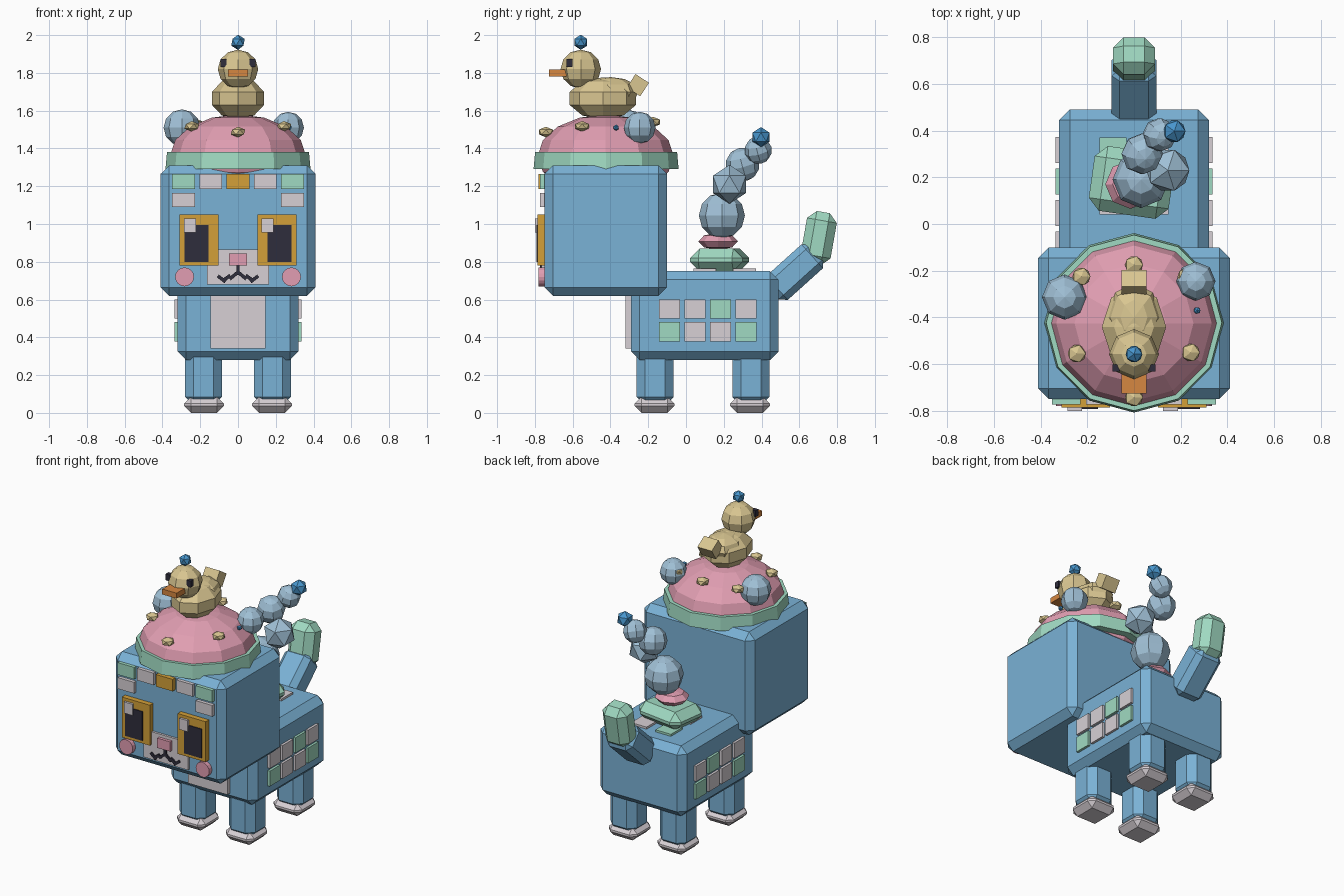
import bpy, bmesh
from math import radians, atan2, hypot, pi
from mathutils import Vector

cube = bpy.data.objects.get("Cube")
if cube:
    bpy.data.objects.remove(cube, do_unlink=True)


def material(name, rgb):
    col = [(c / 255 / 12.92 if c < 11 else ((c / 255 + 0.055) / 1.055) ** 2.4) for c in rgb] + [1]
    m = bpy.data.materials.new(name)
    m.use_nodes = True
    m.diffuse_color = col
    m.node_tree.nodes["Principled BSDF"].inputs["Base Color"].default_value = col
    return m


BLUE = material("sky blue", (122, 178, 214))
PINK = material("rose pink", (225, 158, 178))
GREEN = material("mint green", (160, 218, 194))
TAN = material("sand", (217, 198, 145))
GOLD = material("gold", (212, 160, 56))
PALE = material("pale grey", (215, 208, 213))
DARK = material("dark ink", (47, 45, 60))
ORANGE = material("orange", (214, 135, 65))
MIST = material("mist blue", (160, 192, 214))
GEM = material("bright blue", (72, 150, 205))


def finish(name, bm, mat, loc, rot):
    me = bpy.data.meshes.new(name)
    bm.to_mesh(me)
    bm.free()
    me.materials.append(mat)
    ob = bpy.data.objects.new(name, me)
    ob.location = loc
    ob.rotation_euler = [radians(a) for a in rot]
    bpy.context.collection.objects.link(ob)
    return ob


def box(name, mat, loc, size, bevel=0, rot=(0, 0, 0)):
    bm = bmesh.new()
    bmesh.ops.create_cube(bm, size=1)
    bmesh.ops.scale(bm, vec=size, verts=bm.verts)
    if bevel:
        bmesh.ops.bevel(bm, geom=bm.edges[:], offset=bevel, segments=1,
                        profile=0.5, affect='EDGES')
    return finish(name, bm, mat, loc, rot)


def ball(name, mat, loc, radii, segs=8, rings=6, rot=(0, 0, 0)):
    bm = bmesh.new()
    bmesh.ops.create_uvsphere(bm, u_segments=segs, v_segments=rings, radius=1)
    bmesh.ops.scale(bm, vec=radii, verts=bm.verts)
    return finish(name, bm, mat, loc, rot)


def ico(name, mat, loc, radii, rot=(0, 0, 0)):
    bm = bmesh.new()
    bmesh.ops.create_icosphere(bm, subdivisions=1, radius=1)
    bmesh.ops.scale(bm, vec=radii, verts=bm.verts)
    return finish(name, bm, mat, loc, rot)


def drum(name, mat, loc, r1, r2, depth, segs, rot=(0, 0, 0)):
    bm = bmesh.new()
    bmesh.ops.create_cone(bm, cap_ends=True, segments=segs, radius1=r1, radius2=r2, depth=depth)
    return finish(name, bm, mat, loc, rot)


def face_plate(name, mat, x0, x1, z0, z1, front, back=-0.74):
    return box(name, mat, ((x0 + x1) / 2, (front + back) / 2, (z0 + z1) / 2),
               (x1 - x0, back - front, z1 - z0))


# Body, chest and head
box("body", BLUE, (0, 0.10, 0.515), (0.64, 0.78, 0.47), 0.045)
box("chest_panel", PALE, (0, -0.30, 0.485), (0.29, 0.04, 0.29))
box("head", BLUE, (0, -0.425, 0.965), (0.82, 0.65, 0.69), 0.045)

# Legs and feet
for side, sx in (("left", 1), ("right", -1)):
    for end, y in (("front", -0.163), ("back", 0.343)):
        box(f"{end}_{side}_leg", BLUE, (sx * 0.183, y, 0.19), (0.196, 0.196, 0.30), 0.045)
        box(f"{end}_{side}_foot", PALE, (sx * 0.18, y - 0.004, 0.043), (0.21, 0.21, 0.086), 0.036)

# Side tiles, mirrored
for side, sx in (("left", 1), ("right", -1)):
    for row, (z, greens) in enumerate(((0.55, (2,)), (0.43, (0, 3)))):
        for i in range(4):
            box(f"{side}_tile_{row}_{i}", GREEN if i in greens else PALE,
                (sx * 0.323, -0.088 + 0.135 * i, z), (0.026, 0.11, 0.102))

# Back tiles
for x in (-0.09, 0.09):
    for y in (0.10, 0.31):
        box("back_tile", GREEN if x < 0 and y > 0.2 else PALE, (x, y, 0.752), (0.115, 0.12, 0.024))

# Tail
box("tail_base", BLUE, (0, 0.575, 0.745), (0.192, 0.32, 0.17), 0.035, (42, 0, 0))
box("tail_tip", GREEN, (0, 0.703, 0.925), (0.18, 0.16, 0.28), 0.045, (-10, 0, 0))

# Fringe tiles
face_plate("fringe_middle", GOLD, -0.062, 0.062, 1.185, 1.265, -0.78)
for sx in (1, -1):
    for name, mat, a, b, z0, z1 in (("fringe_inner", PALE, 0.085, 0.205, 1.185, 1.265),
                                    ("fringe_outer", GREEN, 0.228, 0.35, 1.185, 1.265),
                                    ("fringe_lower", PALE, 0.228, 0.35, 1.09, 1.165)):
        face_plate(name, mat, *sorted((sx * a, sx * b)), z0, z1, -0.773)

# Eyes and cheeks
for sx in (1, -1):
    face_plate("eye_frame", GOLD, *sorted((sx * 0.103, sx * 0.31)), 0.78, 1.05, -0.785)
    face_plate("pupil", DARK, *sorted((sx * 0.155, sx * 0.283)), 0.80, 0.995, -0.791)
    x = 0.125 if sx > 0 else -0.285
    face_plate("eye_glint", PALE, x, x + 0.063, 0.955, 1.03, -0.80)
    drum("cheek", PINK, (sx * 0.283, -0.76, 0.72), 0.05, 0.05, 0.04, 16, (90, 0, 0))

# Muzzle, nose and mouth
face_plate("muzzle", PALE, -0.165, 0.165, 0.68, 0.865, -0.765)
face_plate("nose", PINK, -0.048, 0.048, 0.78, 0.845, -0.785)
face_plate("mouth_stem", DARK, -0.009, 0.009, 0.73, 0.785, -0.774)
for sx in (1, -1):
    for (xa, za), (xb, zb) in (((0, 0.745), (0.04, 0.712)),
                               ((0.045, 0.725), (0.08, 0.70)),
                               ((0.07, 0.697), (0.103, 0.722))):
        dx, dz = sx * (xb - xa), zb - za
        box("mouth_stroke", DARK, (sx * (xa + xb) / 2, -0.768, (za + zb) / 2),
            (hypot(dx, dz) + 0.01, 0.012, 0.018), 0, (0, -atan2(dz, dx) * 180 / pi, 0))

# Hat with studs and side pompoms
ball("hat_dome", PINK, (0, -0.425, 1.36), (0.36, 0.36, 0.22), 12, 8)
drum("hat_brim", GREEN, (0, -0.423, 1.335), 0.384, 0.376, 0.09, 12)
for x, y, z in ((0, -0.175, 1.54), (0.225, -0.225, 1.53), (-0.225, -0.225, 1.53),
                (-0.245, -0.555, 1.517), (0.243, -0.55, 1.517), (0, -0.742, 1.487)):
    ico("hat_stud", TAN, (x, y, z), (0.043, 0.043, 0.028))
ball("right_pompom", MIST, (-0.297, -0.313, 1.51), (0.097,) * 3)
ball("left_pompom", MIST, (0.265, -0.245, 1.51), (0.084,) * 3)
ico("hat_bead", GEM, (0.27, -0.37, 1.51), (0.016,) * 3)

# Bird on top of the hat
ball("bird_body", TAN, (0, -0.44, 1.665), (0.145, 0.185, 0.112), 8, 5)
ball("bird_back", TAN, (0, -0.40, 1.70), (0.115, 0.15, 0.078), 8, 6)
ball("bird_head", TAN, (0, -0.557, 1.82), (0.107, 0.107, 0.103), 8, 6)
box("bird_tail", TAN, (0, -0.255, 1.735), (0.106, 0.085, 0.085), 0, (-33, 0, 0))
box("bird_beak", ORANGE, (0, -0.675, 1.80), (0.106, 0.10, 0.036))
for sx in (1, -1):
    box("bird_eye", DARK, (sx * 0.077, -0.617, 1.852), (0.032, 0.03, 0.042))
ico("bird_gem", GEM, (0, -0.557, 1.962), (0.04,) * 3)

# Ornament stack on the back
box("stack_base", GREEN, (-0.01, 0.178, 0.81), (0.345, 0.28, 0.12), 0.05, (0, 0, -8))
ball("stack_collar", PINK, (-0.015, 0.17, 0.908), (0.108, 0.105, 0.045), 8, 4)
ball("stack_ball_low", MIST, (0.03, 0.19, 1.045), (0.122,) * 3)
ico("stack_ball_side", MIST, (0.145, 0.23, 1.21), (0.103,) * 3)
ball("stack_ball_mid", MIST, (0.035, 0.30, 1.315), (0.09,) * 3, 8, 6, (15, 10, 0))
ball("stack_ball_high", MIST, (0.11, 0.382, 1.39), (0.073,) * 3, 8, 6, (15, 20, 0))
ico("stack_gem", GEM, (0.173, 0.397, 1.46), (0.053,) * 3)
